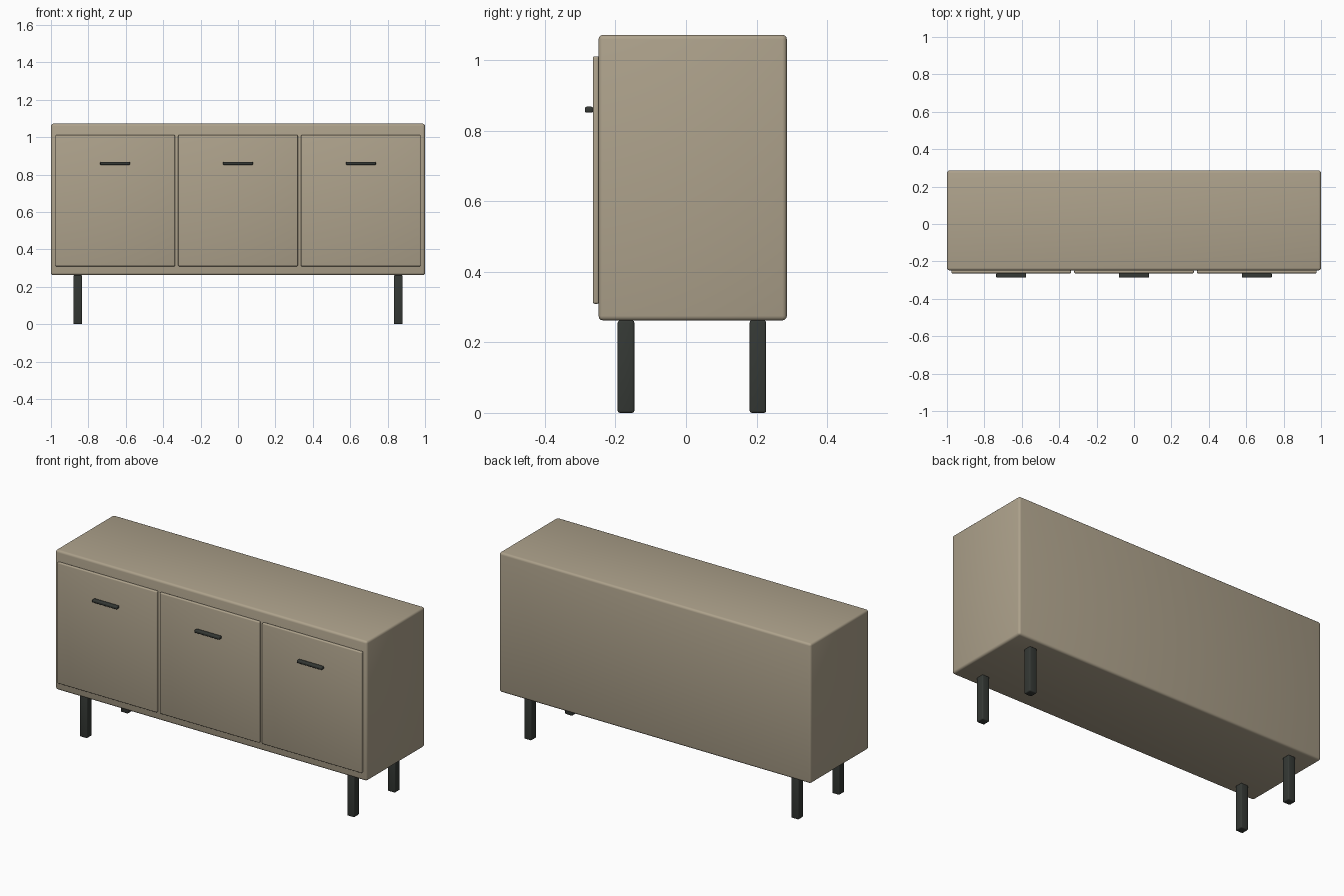
import bpy

if "Cube" in bpy.data.objects:
    bpy.data.objects.remove(bpy.data.objects["Cube"])


def material(name, color):
    m = bpy.data.materials.new(name)
    m.diffuse_color = (*color, 1)
    m.use_nodes = True
    m.node_tree.nodes["Principled BSDF"].inputs["Base Color"].default_value = m.diffuse_color
    return m


TAN = material("tan_paint", (0.42, 0.36, 0.26))
DARK = material("dark_metal", (0.035, 0.04, 0.035))


def box(name, x, y, z, mat, bevel, segments=3):
    """Bevelled box from (min, max) ranges on each axis."""
    ranges = (x, y, z)
    bpy.ops.mesh.primitive_cube_add(size=1, location=[(a + b) / 2 for a, b in ranges])
    ob = bpy.context.object
    ob.name = name
    ob.scale = [b - a for a, b in ranges]
    bpy.ops.object.transform_apply(location=False, rotation=False, scale=True)
    ob.data.materials.append(mat)
    mod = ob.modifiers.new("Bevel", 'BEVEL')
    mod.width = bevel
    mod.segments = segments
    bpy.ops.object.modifier_apply(modifier=mod.name)
    bpy.ops.object.shade_smooth_by_angle()
    return ob


# Cabinet body
box("cabinet_body", (-1, 1), (-0.248, 0.286), (0.262, 1.072), TAN, 0.013)

# Three doors with bar handles
for side, cx in (("left", -0.657), ("middle", 0), ("right", 0.657)):
    box(f"{side}_door", (cx - 0.32, cx + 0.32), (-0.264, -0.246), (0.309, 1.011), TAN, 0.006)
    box(f"{side}_handle", (cx - 0.08, cx + 0.08), (-0.287, -0.263), (0.851, 0.868), DARK, 0.005)

# Four square legs
for side, cx in (("left", -0.857), ("right", 0.857)):
    for end, cy in (("front", -0.17), ("back", 0.204)):
        box(f"{end}_{side}_leg", (cx - 0.0235, cx + 0.0235), (cy - 0.0235, cy + 0.0235),
            (0, 0.262), DARK, 0.006)
